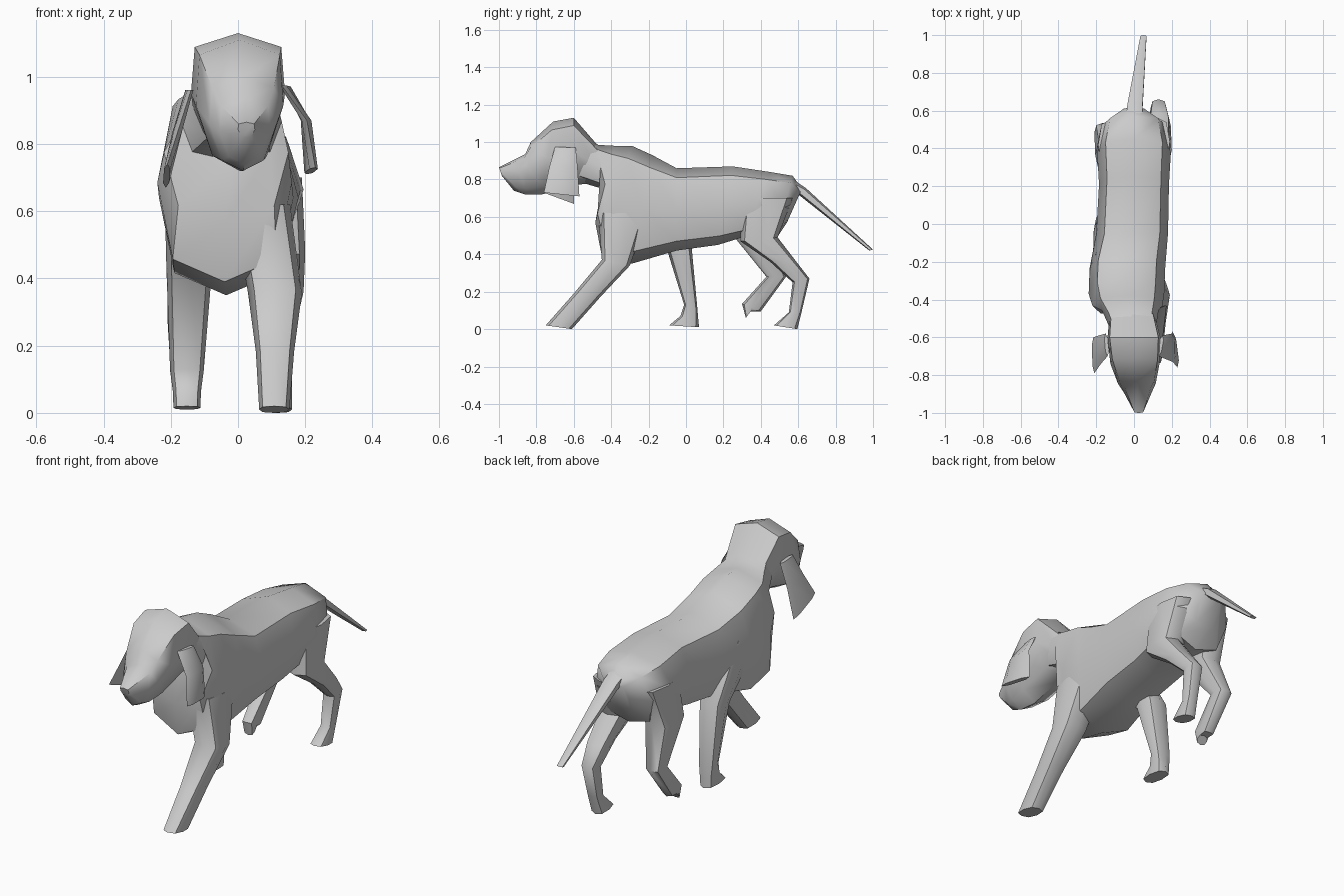
import bpy, bmesh, math
from mathutils import Vector


def loft(name, rings, sides=8, taper=0.0, power=0.75, angle=50):
    """Skin rings given as (point p, opposite point q, half width along x)."""
    bm = bmesh.new()
    loops = []
    for p, q, hw in rings:
        p, q = Vector(p), Vector(q)
        mid, axis = (p + q) / 2, (p - q) / 2
        loop = []
        for i in range(sides):
            a = 2 * math.pi * i / sides
            c = math.copysign(abs(math.cos(a)) ** power, math.cos(a))
            s = math.copysign(abs(math.sin(a)) ** power, math.sin(a))
            if abs(math.cos(a)) < 1e-6:
                c = 0.0
            if abs(math.sin(a)) < 1e-6:
                s = 0.0
            loop.append(bm.verts.new(mid + axis * c + Vector((hw * s * (1 + taper * c), 0, 0))))
        loops.append(loop)
    for a, b in zip(loops, loops[1:]):
        for i in range(sides):
            j = (i + 1) % sides
            bm.faces.new((a[i], a[j], b[j], b[i]))
    bm.faces.new(loops[0])
    bm.faces.new(loops[-1])
    bmesh.ops.recalc_face_normals(bm, faces=bm.faces)
    mesh = bpy.data.meshes.new(name)
    bm.to_mesh(mesh)
    bm.free()
    ob = bpy.data.objects.new(name, mesh)
    bpy.context.collection.objects.link(ob)
    bpy.ops.object.select_all(action='DESELECT')
    ob.select_set(True)
    bpy.context.view_layer.objects.active = ob
    bpy.ops.object.shade_smooth_by_angle(angle=math.radians(angle))
    return ob


def side(cx, yf, zf, yb, zb, hw):
    """Ring whose two extreme points lie in one vertical plane x = cx."""
    return (cx, yf, zf), (cx, yb, zb), hw


# Torso with neck and chest
loft("torso", [side(*r) for r in (
    (0.00, -.60, 1.09, -.58, .79, .11),
    (-.02, -.47, .985, -.445, .75, .15),
    (-.035, -.38, .98, -.485, .57, .185),
    (-.04, -.29, .98, -.45, .39, .20),
    (-.035, -.18, .93, -.29, .35, .20),
    (-.01, -.05, .86, -.05, .42, .19),
    (0.00, .25, .87, .17, .45, .185),
    (0.00, .45, .84, .30, .49, .195),
    (0.00, .57, .82, .48, .48, .165),
    (0.00, .62, .75, .54, .57, .07))])

# Head with muzzle
loft("head", [side(*r) for r in (
    (.025, -1.0, .865, -.985, .82, .025),
    (.02, -.86, .935, -.92, .74, .075),
    (.015, -.83, 1.0, -.86, .72, .10),
    (.005, -.71, 1.11, -.77, .72, .13),
    (0.00, -.60, 1.13, -.60, .77, .14),
    (-.01, -.47, .98, -.50, .78, .12))], taper=0.25)

# Hanging ears
loft("right_ear", [
    ((.13, -.70, .975), (.15, -.59, .97), .012),
    ((.205, -.73, .87), (.20, -.58, .87), .016),
    ((.23, -.76, .73), (.205, -.57, .71), .014)], sides=6, angle=40)
loft("left_ear", [
    ((-.14, -.70, .96), (-.15, -.58, .96), .010),
    ((-.175, -.74, .85), (-.185, -.59, .83), .014),
    ((-.21, -.79, .74), (-.215, -.60, .67), .010)], sides=6, angle=40)

# Striding legs: rings run from shoulder or hip down to the paw
legs = {
    "right_front_leg": (
        (.07, -.47, .62, -.20, .62, .085),
        (.11, -.45, .37, -.30, .34, .08),
        (.11, -.60, .19, -.455, .175, .057),
        (.108, -.75, .02, -.61, .00, .045)),
    "left_front_leg": (
        (-.14, -.42, .72, -.12, .72, .08),
        (-.145, -.10, .42, .03, .44, .068),
        (-.152, -.01, .13, .06, .12, .05),
        (-.152, -.03, .07, .065, .06, .042),
        (-.152, -.09, .02, .07, .01, .04)),
    "right_hind_leg": (
        (.11, .30, .70, .57, .70, .08),
        (.125, .29, .47, .49, .49, .075),
        (.135, .45, .36, .59, .36, .06),
        (.13, .57, .25, .66, .27, .042),
        (.125, .55, .09, .62, .10, .035),
        (.12, .47, .02, .595, .00, .04)),
    "left_hind_leg": (
        (-.11, .28, .70, .56, .70, .08),
        (-.13, .26, .49, .47, .48, .075),
        (-.165, .43, .28, .535, .28, .045),
        (-.165, .30, .135, .40, .095, .035),
        (-.165, .32, .06, .35, .10, .03)),
}
for name, rings in legs.items():
    loft(name, [side(*r) for r in rings])

# Tapering tail
loft("tail", [side(*r) for r in (
    (0.0, .54, .82, .53, .72, .05),
    (.005, .64, .755, .60, .72, .045),
    (.05, 1.0, .425, .98, .42, .018))], sides=6)
